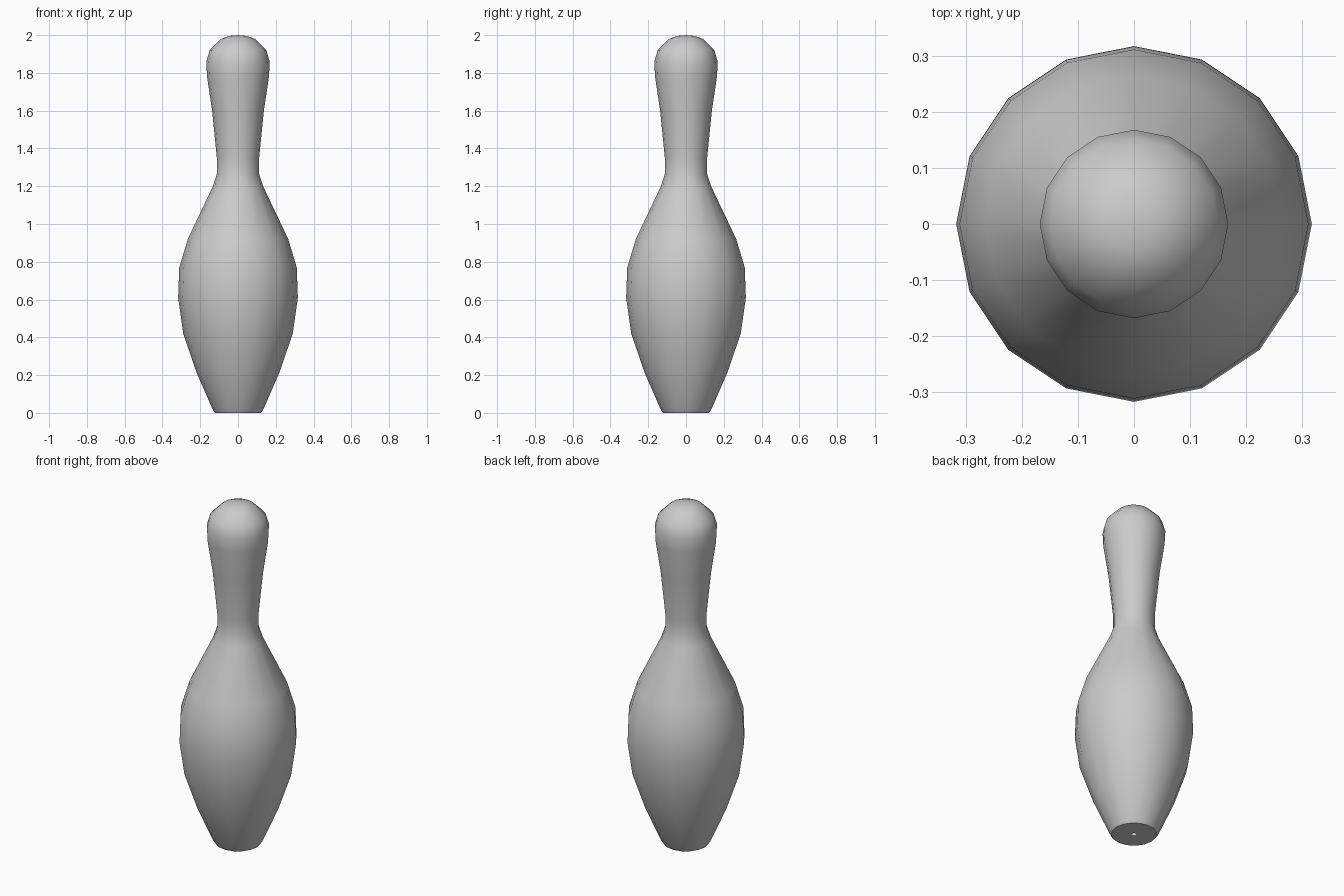
import bpy, bmesh, math

if "Cube" in bpy.data.objects:
    bpy.data.objects.remove(bpy.data.objects["Cube"])

SIDES = 16
# (radius, height) from the small opening in the base up to the crown
PROFILE = [(0.013, 0.0), (0.122, 0.0), (0.134, 0.018), (0.22, 0.215), (0.29, 0.42),
           (0.317, 0.61), (0.311, 0.77), (0.266, 0.92), (0.133, 1.20), (0.112, 1.265),
           (0.112, 1.35), (0.137, 1.60), (0.164, 1.78), (0.168, 1.86), (0.150, 1.92),
           (0.090, 1.98), (0.045, 1.996)]

# Pin body: lathe the profile into rings of quads
bm = bmesh.new()
rings = []
for r, z in PROFILE:
    rings.append([bm.verts.new((r * math.cos(2 * math.pi * i / SIDES),
                                r * math.sin(2 * math.pi * i / SIDES), z))
                  for i in range(SIDES)])
for low, high in zip(rings, rings[1:]):
    for i in range(SIDES):
        j = (i + 1) % SIDES
        bm.faces.new((low[i], low[j], high[j], high[i]))

# Crown: close the top with a fan
tip = bm.verts.new((0, 0, 2.0))
for i in range(SIDES):
    bm.faces.new((rings[-1][i], rings[-1][(i + 1) % SIDES], tip))

mesh = bpy.data.meshes.new("bowling_pin")
bm.to_mesh(mesh)
bm.free()
pin = bpy.data.objects.new("bowling_pin", mesh)
bpy.context.collection.objects.link(pin)

# Smooth sides, crisp foot
bpy.context.view_layer.objects.active = pin
pin.select_set(True)
bpy.ops.object.shade_smooth_by_angle(angle=math.radians(50))
